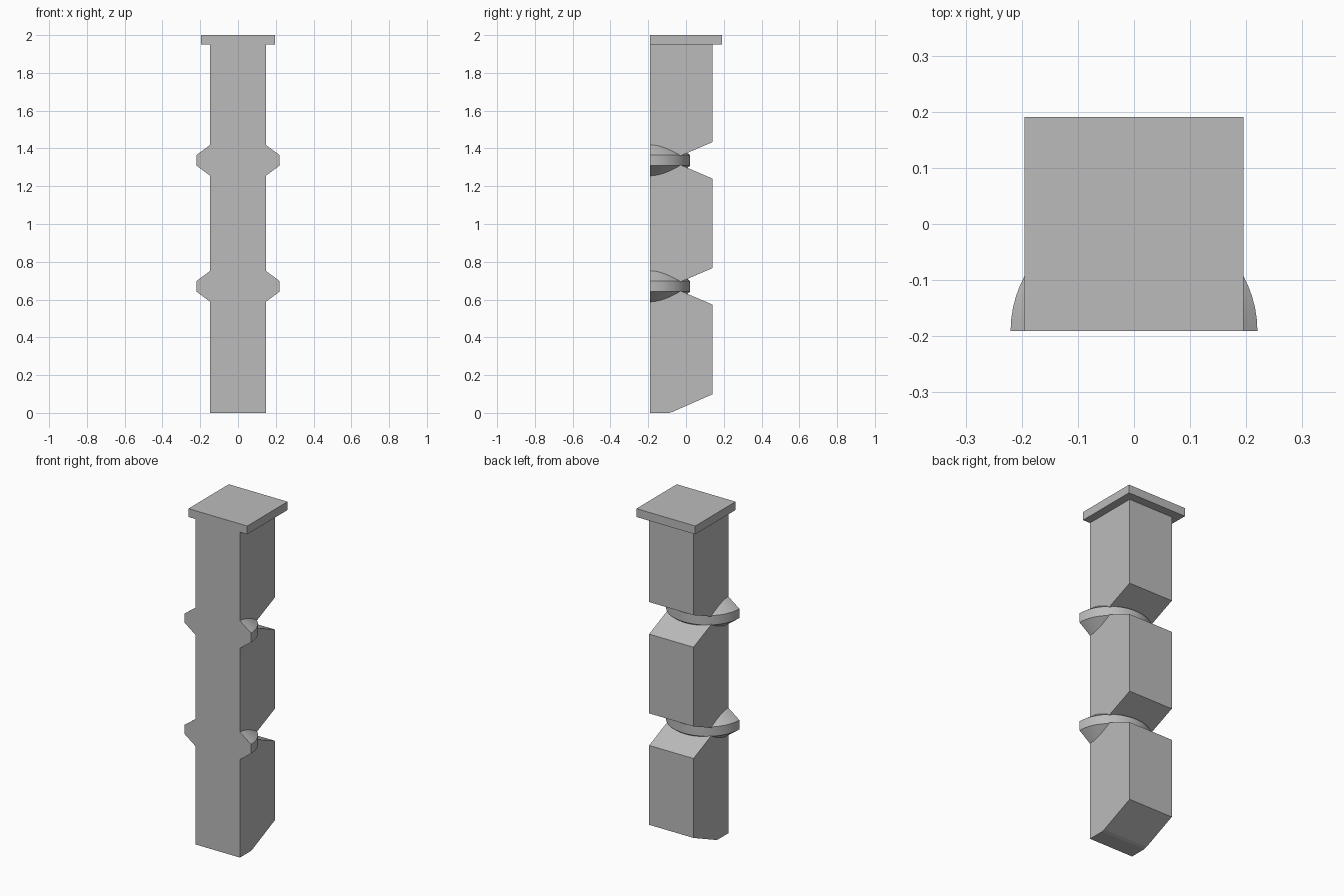
import bpy, bmesh, math

if "Cube" in bpy.data.objects:
    bpy.data.objects.remove(bpy.data.objects["Cube"])

stone = bpy.data.materials.new("plain_grey")
stone.diffuse_color = (0.5, 0.5, 0.5, 1)
stone.use_nodes = True
stone.node_tree.nodes["Principled BSDF"].inputs["Base Color"].default_value = stone.diffuse_color

FRONT = -0.191           # flat front plane shared by all parts
JOINTS = (0.67, 1.337)   # heights of the ringed notches


def make_object(name, bm):
    bmesh.ops.recalc_face_normals(bm, faces=bm.faces)
    mesh = bpy.data.meshes.new(name)
    bm.to_mesh(mesh)
    bm.free()
    mesh.materials.append(stone)
    obj = bpy.data.objects.new(name, mesh)
    bpy.context.collection.objects.link(obj)
    return obj


def prism(name, profile, half_width):
    """Extrude a (y, z) outline along x, centred on x = 0."""
    bm = bmesh.new()
    face = bm.faces.new([bm.verts.new((-half_width, y, z)) for y, z in profile])
    ext = bmesh.ops.extrude_face_region(bm, geom=[face])
    verts = [v for v in ext["geom"] if isinstance(v, bmesh.types.BMVert)]
    bmesh.ops.translate(bm, vec=(2 * half_width, 0, 0), verts=verts)
    return make_object(name, bm)


def half_ring(name, z0, segments=32):
    """Half disc with a straight rim and conical top and bottom."""
    bm = bmesh.new()
    profile = [(0.147, 0.082), (0.22, 0.028), (0.22, -0.028), (0.147, -0.082)]
    columns = []
    for i in range(segments + 1):
        a = math.pi * i / segments
        columns.append([bm.verts.new((r * math.cos(a), FRONT + r * 0.967 * math.sin(a), z0 + z))
                        for r, z in profile])
    for a, b in zip(columns, columns[1:]):
        for k in range(3):
            bm.faces.new((a[k], b[k], b[k + 1], a[k + 1]))
    # flat top, bottom and front close the solid
    bm.faces.new([c[0] for c in columns])
    bm.faces.new([c[3] for c in columns])
    bm.faces.new(columns[0] + columns[-1][::-1])
    obj = make_object(name, bm)
    bpy.context.view_layer.objects.active = obj
    obj.select_set(True)
    bpy.ops.object.shade_smooth_by_angle(angle=math.radians(25))
    obj.select_set(False)


# Column with a chamfered foot and a V notch behind each ring
BACK, NOTCH, RISE = 0.139, -0.085, 0.096
outline = [(FRONT, 0), (NOTCH - 0.005, 0), (NOTCH + 0.015, 0.006), (BACK, 0.098)]
for z in JOINTS:
    outline += [(BACK, z - RISE), (NOTCH, z), (BACK, z + RISE)]
outline += [(BACK, 1.95), (FRONT, 1.95)]
prism("column", outline, 0.147)

# Square cap plate
prism("cap", [(FRONT, 1.95), (0.191, 1.95), (0.191, 2.0), (FRONT, 2.0)], 0.195)

# Rings
for label, z in zip(("lower_ring", "upper_ring"), JOINTS):
    half_ring(label, z)
